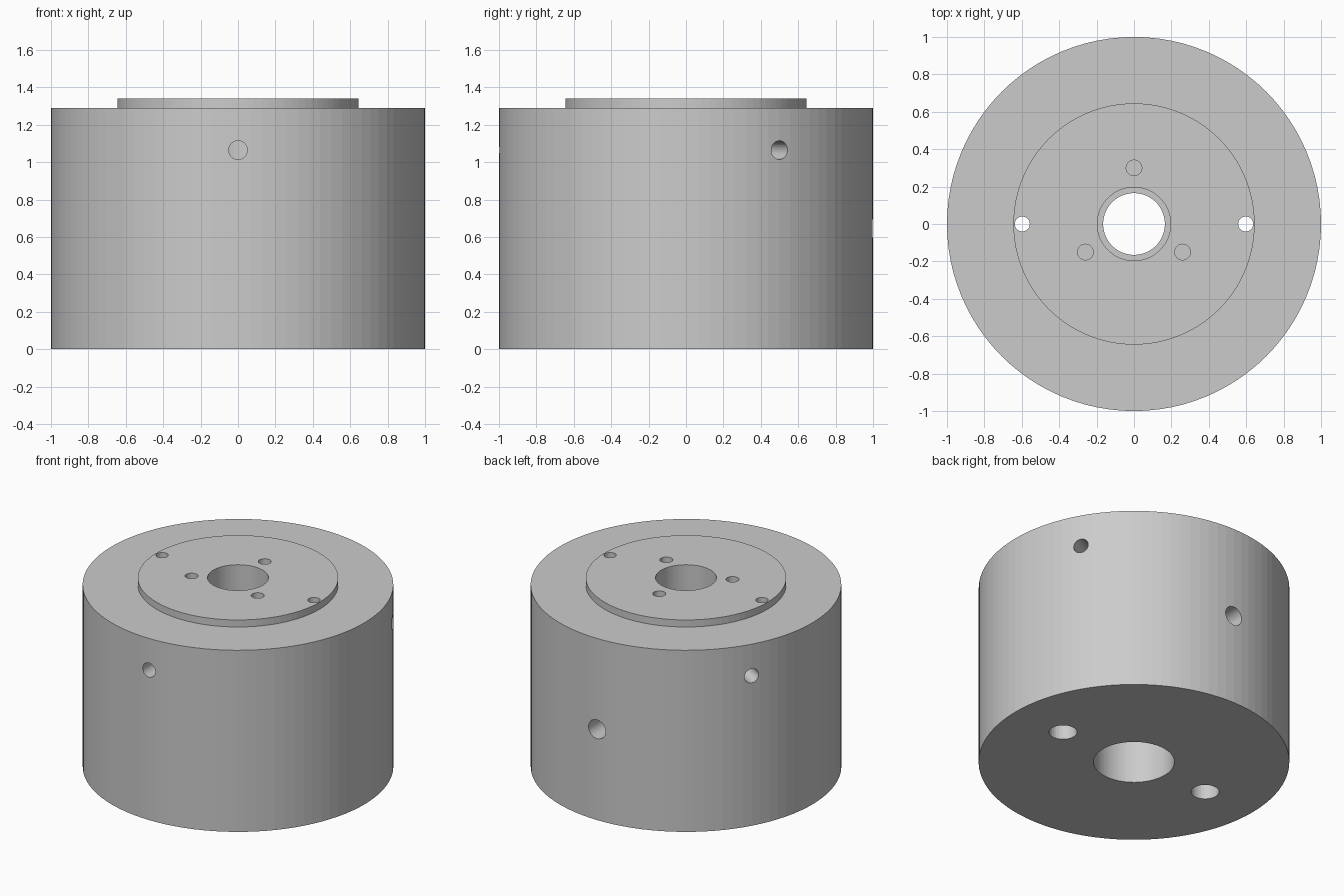
import bpy
import bmesh
from math import cos, sin, pi, radians
from mathutils import Matrix, Vector

if "Cube" in bpy.data.objects:
    bpy.data.objects.remove(bpy.data.objects["Cube"])

SIDES = 96
BODY_TOP, BOSS_TOP = 1.29, 1.34

grey = bpy.data.materials.new("machined grey")
grey.use_nodes = True
colour = (0.6, 0.6, 0.6, 1)
grey.diffuse_color = colour
grey.node_tree.nodes["Principled BSDF"].inputs["Base Color"].default_value = colour


def add_object(name, bm):
    bmesh.ops.recalc_face_normals(bm, faces=bm.faces)
    mesh = bpy.data.meshes.new(name)
    bm.to_mesh(mesh)
    bm.free()
    mesh.materials.append(grey)
    obj = bpy.data.objects.new(name, mesh)
    bpy.context.collection.objects.link(obj)
    return obj


def lathe(name, profile):
    """Revolve a closed (radius, height) profile around z."""
    bm = bmesh.new()
    rings = []
    for r, z in profile:
        rings.append([bm.verts.new((r * cos(2 * pi * i / SIDES), r * sin(2 * pi * i / SIDES), z))
                      for i in range(SIDES)])
    for a, b in zip(rings, rings[1:] + rings[:1]):
        for i in range(SIDES):
            j = (i + 1) % SIDES
            bm.faces.new((a[i], a[j], b[j], b[i]))
    return add_object(name, bm)


def drill(body, start, end, radius):
    """Cut a round hole from start to end."""
    start, end = Vector(start), Vector(end)
    axis = end - start
    turn = axis.to_track_quat('Z', 'Y').to_matrix().to_4x4()
    bm = bmesh.new()
    bmesh.ops.create_cone(bm, cap_ends=True, segments=32, radius1=radius, radius2=radius,
                          depth=axis.length,
                          matrix=Matrix.Translation((start + end) / 2) @ turn)
    cutter = add_object("hole_cutter", bm)
    cutter.hide_render = True
    mod = body.modifiers.new("hole", 'BOOLEAN')
    mod.operation = 'DIFFERENCE'
    mod.solver = 'EXACT'
    mod.object = cutter
    return cutter


def polar(radius, degrees, z):
    return (radius * cos(radians(degrees)), radius * sin(radians(degrees)), z)


# Hub with raised boss and stepped centre bore
hub = lathe("hub_body", [
    (0.26, 0), (1, 0), (1, BODY_TOP), (0.645, BODY_TOP), (0.645, BOSS_TOP),
    (0.196, BOSS_TOP), (0.196, 0.89), (0.165, 0.89), (0.165, 0.45), (0.26, 0.45),
])

cutters = []
# Two through bolts, counterbored from below
for x in (-0.597, 0.597):
    cutters.append(drill(hub, (x, 0, -0.1), (x, 0, 1.5), 0.04))
    cutters.append(drill(hub, (x, 0, -0.1), (x, 0, 0.65), 0.09))

# Three blind holes in the boss and three radial screw holes between them
for k in range(3):
    top_angle, side_angle = 90 + 120 * k, 30 + 120 * k
    cutters.append(drill(hub, polar(0.3, top_angle, 1.5), polar(0.3, top_angle, 1.0), 0.042))
    cutters.append(drill(hub, polar(1.1, side_angle, 1.065), polar(0.18, side_angle, 1.065), 0.05))

# Larger hole at the back, into the bore
cutters.append(drill(hub, (0, 1.1, 0.645), (0, 0.14, 0.645), 0.067))

# Apply the cuts and remove the cutters
bpy.context.view_layer.update()
deps = bpy.context.evaluated_depsgraph_get()
cut_mesh = bpy.data.meshes.new_from_object(hub.evaluated_get(deps))
hub.modifiers.clear()
hub.data = cut_mesh
for cutter in cutters:
    bpy.data.objects.remove(cutter)
